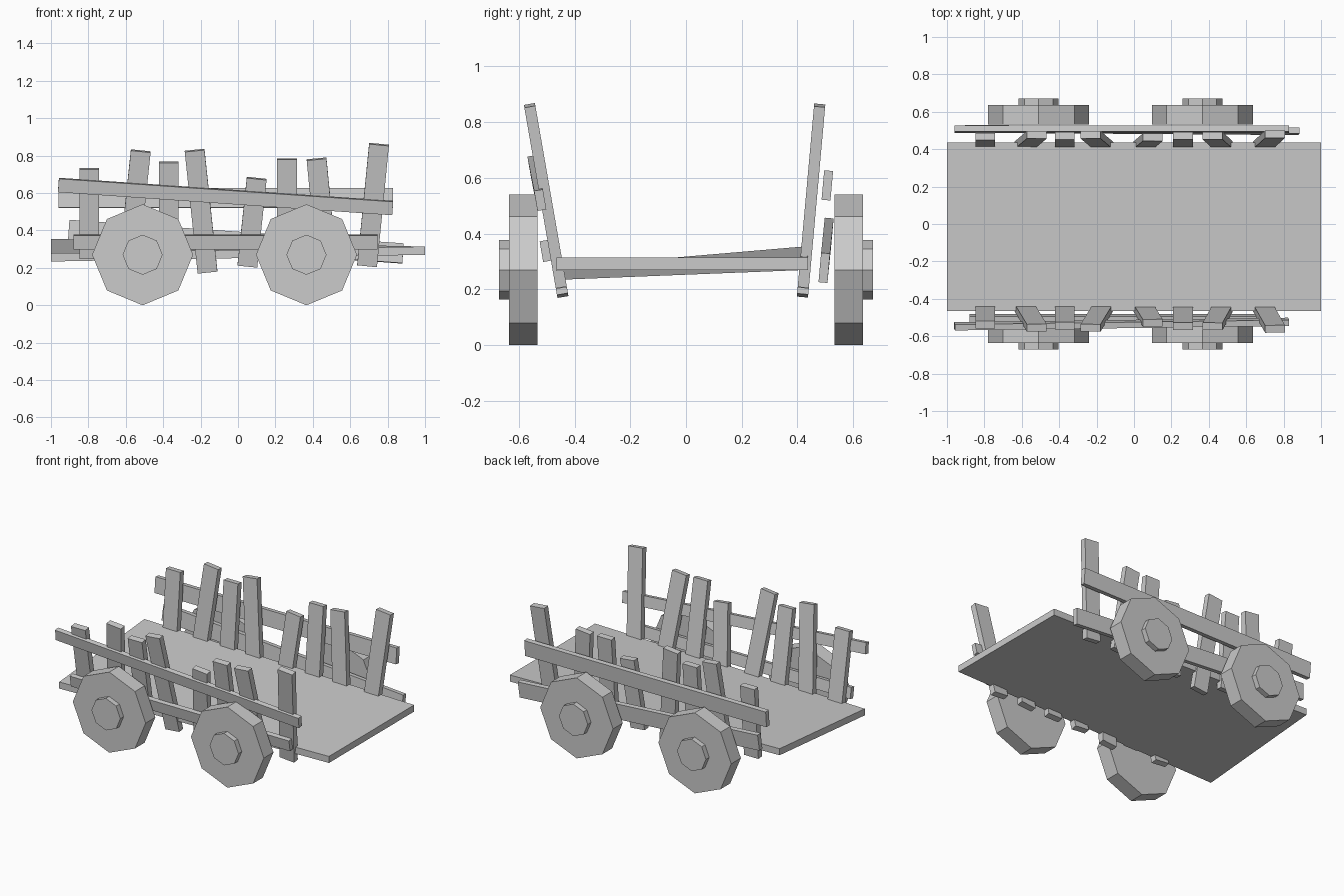
import bpy
from mathutils import Vector, Matrix
from math import pi

if "Cube" in bpy.data.objects:
    bpy.data.objects.remove(bpy.data.objects["Cube"])


def mesh_object(name, verts, faces):
    me = bpy.data.meshes.new(name)
    me.from_pydata([tuple(v) for v in verts], [], faces)
    ob = bpy.data.objects.new(name, me)
    bpy.context.collection.objects.link(ob)
    return ob


BOX_FACES = [(0, 3, 2, 1), (4, 5, 6, 7), (0, 1, 5, 4),
             (1, 2, 6, 5), (2, 3, 7, 6), (3, 0, 4, 7)]


def plank(name, start, end, width, thick, normal):
    """Straight board between two end centres; normal is its thin direction."""
    a, b = Vector(start), Vector(end)
    axis = (b - a).normalized()
    n = Vector(normal)
    n = (n - axis * n.dot(axis)).normalized()
    w = axis.cross(n) * width / 2
    n = n * thick / 2
    verts = [p + o for p in (a, b) for o in (-w - n, w - n, w + n, -w + n)]
    return mesh_object(name, verts, BOX_FACES)


def octagon(name, x, y0, y1, radius):
    bpy.ops.mesh.primitive_cylinder_add(vertices=8, radius=radius, depth=abs(y1 - y0))
    ob = bpy.context.object
    ob.name = name
    ob.data.transform(Matrix.Rotation(pi / 2, 4, 'X'))
    # keep a corner pointing straight up
    ob.location = (x, (y0 + y1) / 2, 0.27)
    return ob


# Slightly twisted cart bed
Y0, Y1, T = -0.465, 0.437, 0.044
low = [(-1, Y0, 0.234), (1, Y0, 0.27), (1, Y1, 0.27), (-1, Y1, 0.311)]
mesh_object("cart_bed", low + [(x, y, z + T) for x, y, z in low], BOX_FACES)

# Wheels with hubs
for side, s in (("front", -1), ("back", 1)):
    for i, x in enumerate((-0.51, 0.366)):
        octagon(f"{side}_wheel_{i}", x, s * 0.533, s * 0.635, 0.27)
        octagon(f"{side}_hub_{i}", x, s * 0.62, s * 0.67, 0.107)

# Crooked side slats: bottom x, bottom z, top x, top z
SLATS = [(-0.795, 0.25, -0.795, 0.73), (-0.585, 0.21, -0.52, 0.825),
         (-0.37, 0.25, -0.37, 0.765), (-0.163, 0.178, -0.232, 0.828),
         (0.05, 0.21, 0.1, 0.678), (0.262, 0.215, 0.262, 0.782),
         (0.475, 0.215, 0.42, 0.782), (0.69, 0.212, 0.754, 0.86)]
# Outward lean of each side: y at z = 0.176, slope dy/dz
for side, y, lean in (("front", -0.442, -0.174), ("back", 0.418, 0.09)):
    for i, (xb, zb, xt, zt) in enumerate(SLATS):
        plank(f"{side}_slat_{i}", (xb, y + lean * (zb - 0.176), zb),
              (xt, y + lean * (zt - 0.176), zt), 0.106, 0.04, (0, 1, -lean))

# Long side rails
plank("front_upper_rail", (-0.96, -0.547, 0.643), (0.827, -0.523, 0.52),
      0.073, 0.032, (0, 1, 0.174))
plank("front_lower_rail", (-0.88, -0.503, 0.338), (0.745, -0.503, 0.338),
      0.075, 0.032, (0, 1, 0.174))
plank("back_upper_rail", (-0.96, 0.507, 0.573), (0.83, 0.507, 0.573),
      0.106, 0.032, (0, 1, -0.09))
plank("back_lower_rail", (-0.905, 0.509, 0.403), (0.882, 0.496, 0.277),
      0.106, 0.032, (0, 1, -0.09))
